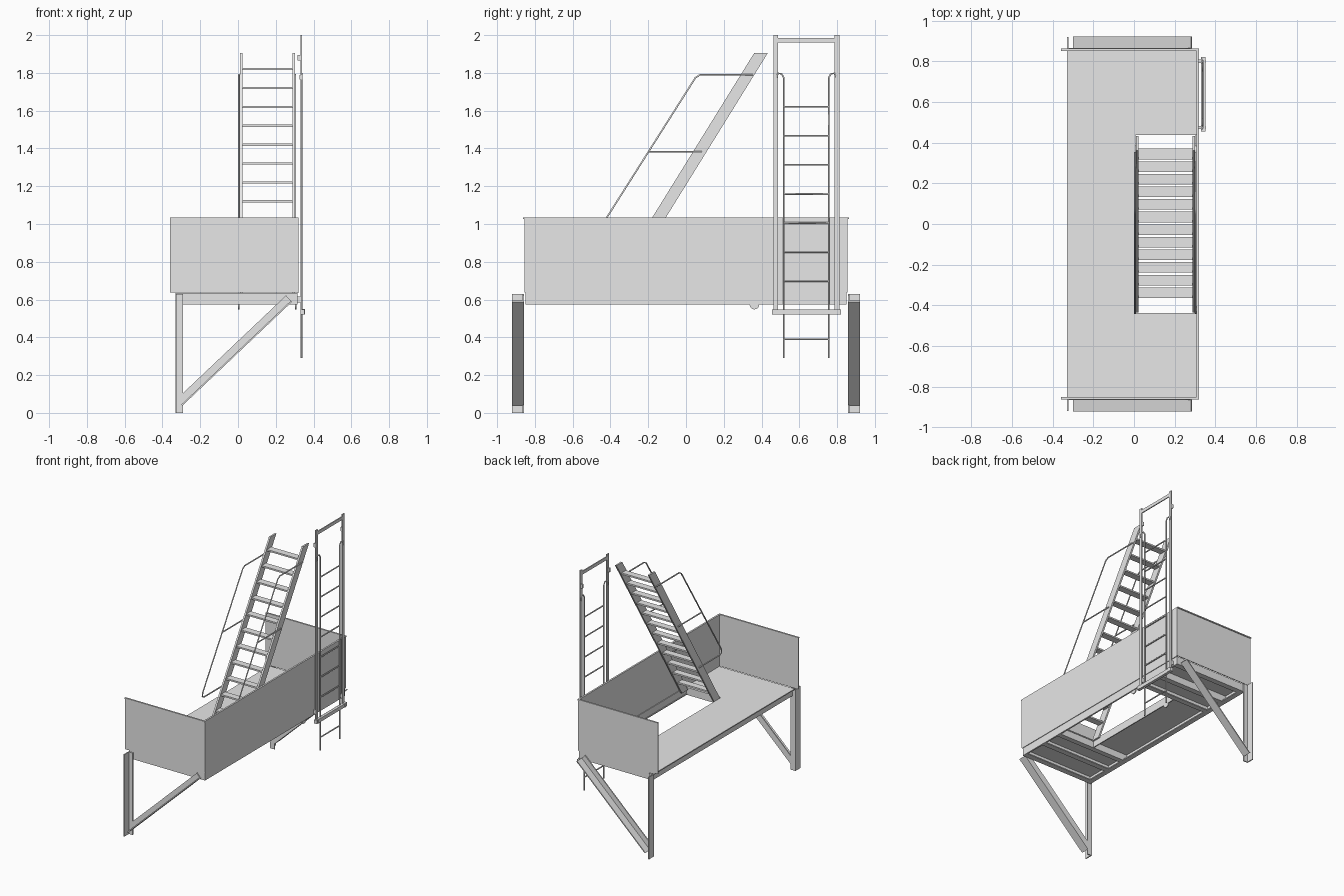
import bpy, bmesh
from mathutils import Vector

cube = bpy.data.objects.get("Cube")
if cube:
    bpy.data.objects.remove(cube, do_unlink=True)

steel = bpy.data.materials.new("light_grey_steel")
steel.use_nodes = True
steel.diffuse_color = (0.8, 0.8, 0.8, 1)
steel.node_tree.nodes["Principled BSDF"].inputs["Base Color"].default_value = (0.8, 0.8, 0.8, 1)


def prism(bm, outline, push):
    """Extrude a flat outline along a vector."""
    face = bm.faces.new([bm.verts.new(p) for p in outline])
    ext = bmesh.ops.extrude_face_region(bm, geom=[face], use_keep_orig=True)
    verts = [g for g in ext["geom"] if isinstance(g, bmesh.types.BMVert)]
    bmesh.ops.translate(bm, verts=verts, vec=Vector(push))


def box(bm, x0, x1, y0, y1, z0, z1):
    prism(bm, [(x0, y0, z0), (x1, y0, z0), (x1, y1, z0), (x0, y1, z0)], (0, 0, z1 - z0))


def finish(name, bm):
    bmesh.ops.recalc_face_normals(bm, faces=bm.faces)
    mesh = bpy.data.meshes.new(name)
    bm.to_mesh(mesh)
    bm.free()
    mesh.materials.append(steel)
    obj = bpy.data.objects.new(name, mesh)
    bpy.context.collection.objects.link(obj)
    return obj


def boxes(name, *sizes):
    bm = bmesh.new()
    for s in sizes:
        box(bm, *s)
    return finish(name, bm)


def tubes(name, paths, radius):
    curve = bpy.data.curves.new(name, "CURVE")
    curve.dimensions = "3D"
    curve.bevel_depth = radius
    curve.bevel_resolution = 1
    curve.use_fill_caps = True
    for path in paths:
        spline = curve.splines.new("POLY")
        spline.points.add(len(path) - 1)
        for point, co in zip(spline.points, path):
            point.co = (*co, 1)
    curve.materials.append(steel)
    obj = bpy.data.objects.new(name, curve)
    bpy.context.collection.objects.link(obj)


# Floor plates around the stair opening
L, R, END = -0.33, 0.315, 0.85      # deck edges
OX, OY = 0.008, 0.437               # opening edges
FLOOR, UNDER = 0.635, 0.575
boxes("floor",
      (L, OX, -OY, OY, FLOOR - 0.008, FLOOR),
      (L, R, -END, -OY, FLOOR - 0.008, FLOOR),
      (L, R, OY, END, FLOOR - 0.008, FLOOR))

# Angle-section frame below the floor
T = 0.008
frame = [(R - T, R, -END, END, UNDER, FLOOR), (R - 0.012, R, -END, END, UNDER, UNDER + T),
         (L + 0.02, L + 0.02 + T, -END, END, UNDER, FLOOR),
         (L + 0.02, L + 0.06, -END, END, UNDER, UNDER + T),
         (OX - T, OX, -OY, OY, UNDER, FLOOR)]
for side in (-1, 1):
    for y in (OY + 0.005, 0.64, END - T):
        ys = sorted((side * y, side * (y + T)))
        frame.append((L + 0.02, R, *ys, UNDER, FLOOR - T))
        ys = sorted((side * (y - 0.035), side * y)) if y > 0.6 else sorted((side * y, side * (y + 0.04)))
        frame.append((L + 0.02, R, *ys, UNDER, UNDER + T))
boxes("floor_frame", *frame)

# Parapet panels on three sides
TOP = 1.035
boxes("front_parapet", (R - 0.003, R + 0.005, -END, END, FLOOR, TOP),
      (R - 0.008, R + 0.005, -END, END, TOP - 0.008, TOP))
for name, side in (("right_end_parapet", -1), ("left_end_parapet", 1)):
    ys = sorted((side * END, side * (END + 0.006)))
    lip = sorted((side * END, side * (END + 0.013)))
    boxes(name, (-0.36, R + 0.005, *ys, FLOOR + 0.003, TOP),
          (-0.36, R + 0.005, *lip, TOP - 0.008, TOP))

# Wall posts and diagonal braces, both angle sections
a, b = Vector((-0.31, 0, 0.055)), Vector((0.27, 0, 0.605))
along = (b - a).normalized()
across = Vector((-along.z, 0, along.x))
for name, side in (("near", -1), ("far", 1)):
    y0, y1, y2 = side * 0.857, side * (0.857 + T), side * 0.92
    boxes(name + "_post",
          (L, L + 0.04, min(y0, y1), max(y0, y1), 0, 0.63),
          (L, L + T, min(y0, y2), max(y0, y2), 0, 0.63))
    bm = bmesh.new()
    for low, high, width in ((-0.023, 0.023, T), (-0.023, -0.015, 0.065)):
        start = Vector((0, y0, 0))
        prism(bm, [start + p + across * w for p, w in ((a, low), (b, low), (b, high), (a, high))],
              (0, side * width, 0))
    finish(name + "_brace", bm)

# Inclined stair: stringers cut level at both ends
SLOPE = 0.62


def stair_y(z):
    return 0.397 - SLOPE * (1.905 - z)


for name, x in (("right_stringer", 0.01), ("left_stringer", 0.288)):
    bm = bmesh.new()
    lo, hi = stair_y(0.62), stair_y(1.905)
    prism(bm, [(x, lo - 0.036, 0.62), (x, lo + 0.036, 0.62),
               (x, hi + 0.036, 1.905), (x, hi - 0.036, 1.905)], (0.013, 0, 0))
    finish(name, bm)

treads = []
for i in range(12):
    z = 0.72 + 0.1 * i
    y = stair_y(z)
    treads.append((0.02, 0.29, y - 0.026, y + 0.026, z - 0.006, z + 0.006))
boxes("stair_treads", *treads)

# Stair handrails with mid bars
rails = []
for x in (0.005, 0.303):
    rails.append([(x, -0.17, 0.97), (x, -0.42, 0.97), (x, -0.44, 0.98), (x, -0.435, 1.01),
                  (x, 0.05, 1.775), (x, 0.075, 1.79), (x, 0.355, 1.79)])
    rails.append([(x, -0.2, 1.382), (x, 0.085, 1.382)])
tubes("stair_handrails", rails, 0.005)

# Pivot discs below the stair opening
for name, x in (("right_pivot", 0.005), ("left_pivot", 0.305)):
    bm = bmesh.new()
    bmesh.ops.create_cone(bm, cap_ends=True, segments=20, radius1=0.025, radius2=0.025, depth=0.008)
    disc = finish(name, bm)
    disc.rotation_euler.y = 1.5708
    disc.location = (x, 0.362, 0.573)

# Fixed guide frame of the drop ladder
GX, G0, G1 = 0.33, 0.462, 0.813
boxes("ladder_guide_frame",
      (GX, GX + 0.008, G0, G0 + 0.026, 0.52, 2),
      (GX, GX + 0.008, G1 - 0.026, G1, 0.52, 2),
      (GX, GX + 0.008, G0, G1, 1.96, 1.985),
      (GX, GX + 0.022, G0 - 0.008, G1 + 0.008, 0.52, 0.548))

# Brackets that hold the guide frame and ladder
brackets = []
for y in (G0 + 0.013, G1 - 0.013):
    brackets.append((R - 0.002, GX, y - 0.008, y + 0.008, 0.585, 0.615))
    brackets.append((R, GX, y - 0.008, y + 0.008, 1.865, 1.895))
    brackets.append((GX, GX + 0.025, y - 0.007, y + 0.007, 0.52, 0.55))
    brackets.append((GX - 0.004, GX + 0.012, y - 0.006, y + 0.006, 1.765, 1.79))
boxes("ladder_brackets", *brackets)

# Sliding drop ladder with hooked tops
X, Y0, Y1 = 0.336, 0.518, 0.755
paths = [[(X, y, 0.29), (X, y, 1.775), (X, y + s * 0.012, 1.795),
          (X, y + s * 0.03, 1.798), (X, y + s * 0.04, 1.775)]
         for y, s in ((Y0, -1), (Y1, 1))]
tubes("drop_ladder_rails", paths, 0.005)
tubes("drop_ladder_rungs",
      [[(X, Y0, 0.39 + 0.1538 * i), (X, Y1, 0.39 + 0.1538 * i)] for i in range(9)], 0.005)
